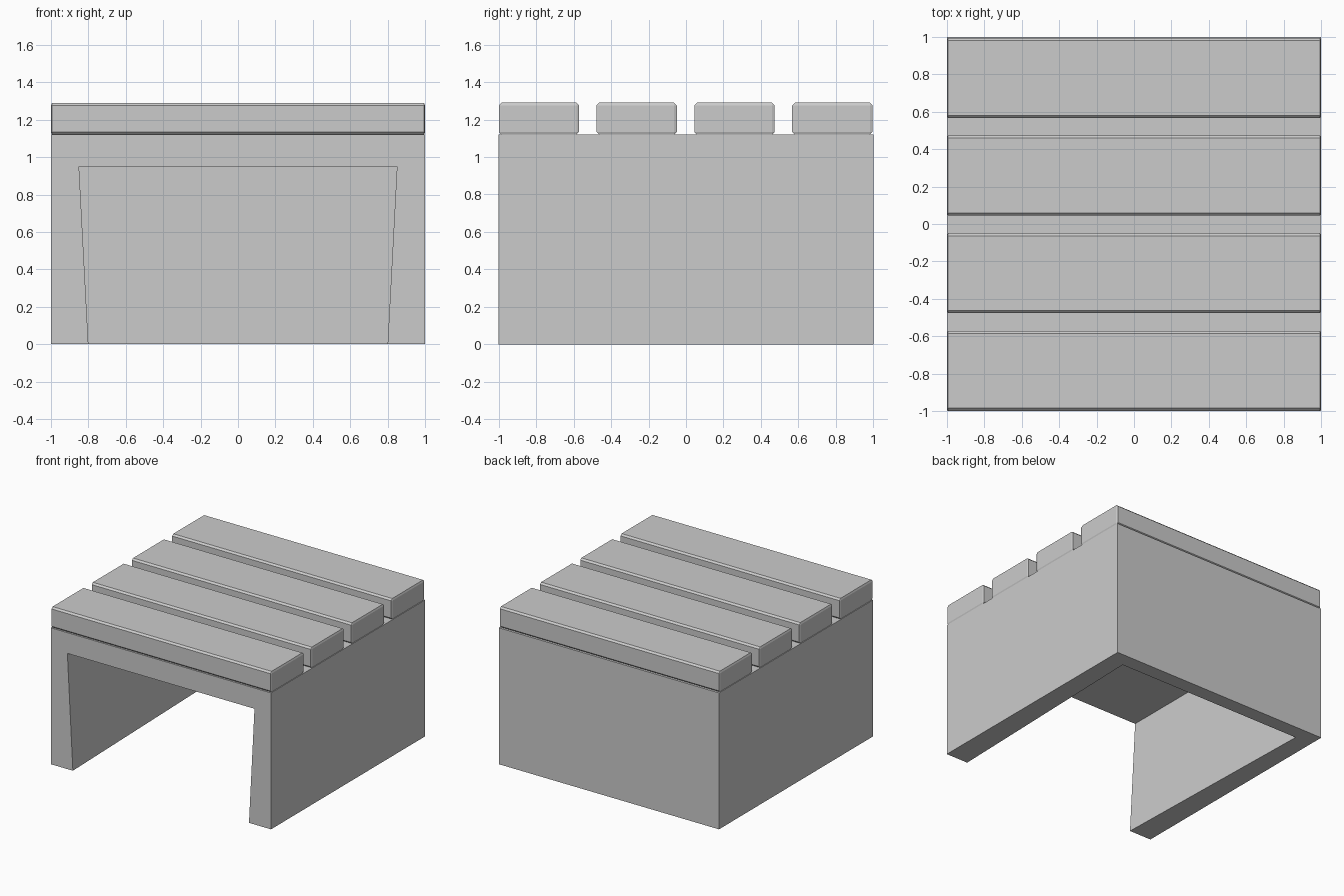
import bpy, bmesh

if "Cube" in bpy.data.objects:
    bpy.data.objects.remove(bpy.data.objects["Cube"])


def make_object(name, bm):
    bmesh.ops.recalc_face_normals(bm, faces=bm.faces)
    mesh = bpy.data.meshes.new(name)
    bm.to_mesh(mesh)
    bm.free()
    obj = bpy.data.objects.new(name, mesh)
    bpy.context.collection.objects.link(obj)
    return obj


# Bench base: block with an open-front, open-bottom recess
def build_base():
    bm = bmesh.new()

    def loop(y, pts):
        return [bm.verts.new((x, y, z)) for x, z in pts]

    outer = [(-1, 0), (-1, 1.12), (1, 1.12), (1, 0)]
    of = loop(-1, outer)
    ob = loop(1, outer)
    # recess pinches in slightly at the front feet
    nf = loop(-1, [(-0.8, 0), (-0.85, 0.95), (0.85, 0.95), (0.8, 0)])
    nb = loop(0.88, [(-0.85, 0), (-0.85, 0.95), (0.85, 0.95), (0.85, 0)])
    for i in range(3):
        bm.faces.new((of[i], of[i + 1], ob[i + 1], ob[i]))   # outside walls and top
        bm.faces.new((nf[i], nf[i + 1], nb[i + 1], nb[i]))   # recess walls and ceiling
        bm.faces.new((of[i], of[i + 1], nf[i + 1], nf[i]))   # front frame
    bm.faces.new(ob)                                         # back
    bm.faces.new(nb)                                         # recess back
    bm.faces.new((of[0], ob[0], nb[0], nf[0]))               # underside
    bm.faces.new((of[3], ob[3], nb[3], nf[3]))
    bm.faces.new((ob[0], ob[3], nb[3], nb[0]))
    return make_object("base", bm)


# Top slat: box with chamfered edges, finer chamfer on the ends
def build_slat(index, y):
    bm = bmesh.new()
    bmesh.ops.create_cube(bm, size=1)
    bmesh.ops.scale(bm, vec=(5, 0.428, 0.17), verts=bm.verts)
    bmesh.ops.bevel(bm, geom=list(bm.edges), offset=0.014, segments=1,
                    affect='EDGES', profile=0.5)
    bmesh.ops.scale(bm, vec=(0.4, 1, 1), verts=bm.verts)
    slat = make_object(f"slat_{index + 1}", bm)
    slat.location = (0, y, 1.205)


build_base()
for i in range(4):
    build_slat(i, -0.785 + 0.522 * i)
